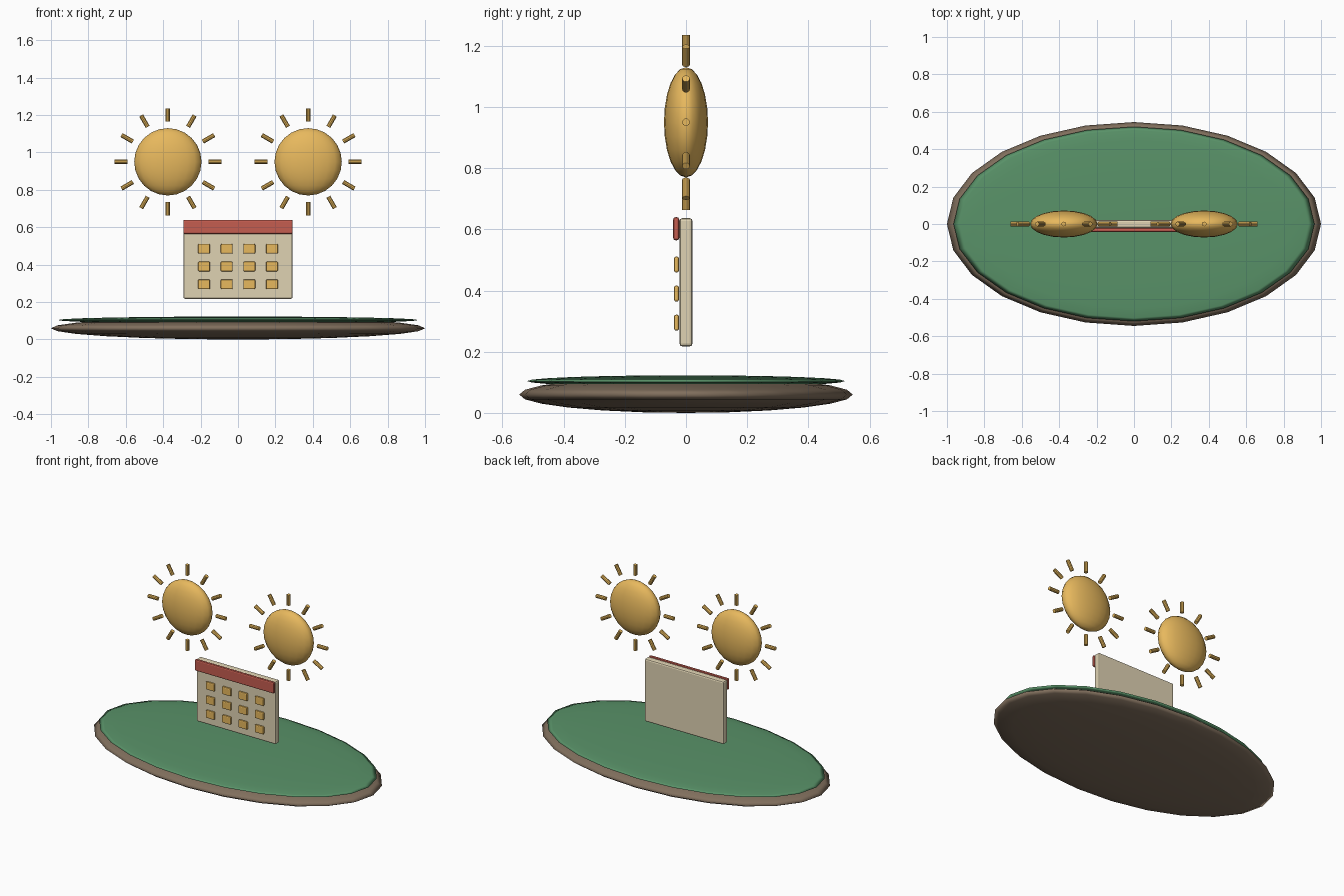
import bpy
from math import sin, cos, pi

if "Cube" in bpy.data.objects:
    bpy.data.objects.remove(bpy.data.objects["Cube"])


def material(name, rgb):
    m = bpy.data.materials.new(name)
    m.diffuse_color = (*rgb, 1)
    m.use_nodes = True
    m.node_tree.nodes["Principled BSDF"].inputs["Base Color"].default_value = m.diffuse_color
    return m


BROWN = material("earth_brown", (0.22, 0.16, 0.11))
GREEN = material("grass_green", (0.10, 0.29, 0.14))
GOLD = material("gold", (0.80, 0.48, 0.11))
CREAM = material("cream", (0.74, 0.65, 0.45))
RED = material("red", (0.56, 0.11, 0.08))


def finish(name, mat):
    ob = bpy.context.object
    ob.name = name
    ob.data.materials.append(mat)
    return ob


def ellipsoid(name, loc, radii, mat, segments=24, rings=12):
    bpy.ops.mesh.primitive_uv_sphere_add(segments=segments, ring_count=rings, radius=1, location=loc)
    ob = finish(name, mat)
    ob.scale = radii
    bpy.ops.object.transform_apply(location=False, rotation=False, scale=True)
    bpy.ops.object.shade_smooth()
    return ob


def rounded_box(name, loc, size, mat, bevel):
    bpy.ops.mesh.primitive_cube_add(size=1, location=loc)
    ob = finish(name, mat)
    ob.scale = size
    bpy.ops.object.transform_apply(location=False, rotation=False, scale=True)
    mod = ob.modifiers.new("bevel", "BEVEL")
    mod.width = bevel
    mod.segments = 2
    return ob


# Oval ground: earth lens with a thin grass lens on top
ellipsoid("earth_base", (0, 0, 0.06), (1, 0.545, 0.06), BROWN)
ellipsoid("grass_top", (0, 0, 0.104), (0.965, 0.52, 0.019), GREEN)

# Calendar: page, header strip and day squares
rounded_box("calendar_page", (0, 0, 0.427), (0.585, 0.043, 0.42), CREAM, 0.010)
rounded_box("calendar_header", (0, -0.032, 0.602), (0.585, 0.02, 0.076), RED, 0.008)
for row in range(3):
    for col in range(4):
        x = (col - 1.5) * 0.121
        z = 0.485 - row * 0.095
        rounded_box("day_square", (x, -0.031, z), (0.064, 0.016, 0.052), GOLD, 0.006)

# Two suns, each with twelve short rays
for side in (-1, 1):
    cx, cz = side * 0.375, 0.95
    ellipsoid("sun_disc", (cx, 0, cz), (0.18, 0.072, 0.18), GOLD, 20, 12)
    for i in range(12):
        a = i * pi / 6
        bpy.ops.mesh.primitive_cylinder_add(
            vertices=10, radius=0.0125, depth=0.07,
            location=(cx + 0.251 * sin(a), 0, cz + 0.251 * cos(a)), rotation=(0, a, 0))
        finish("sun_ray", GOLD)
        bpy.ops.object.shade_smooth_by_angle()
